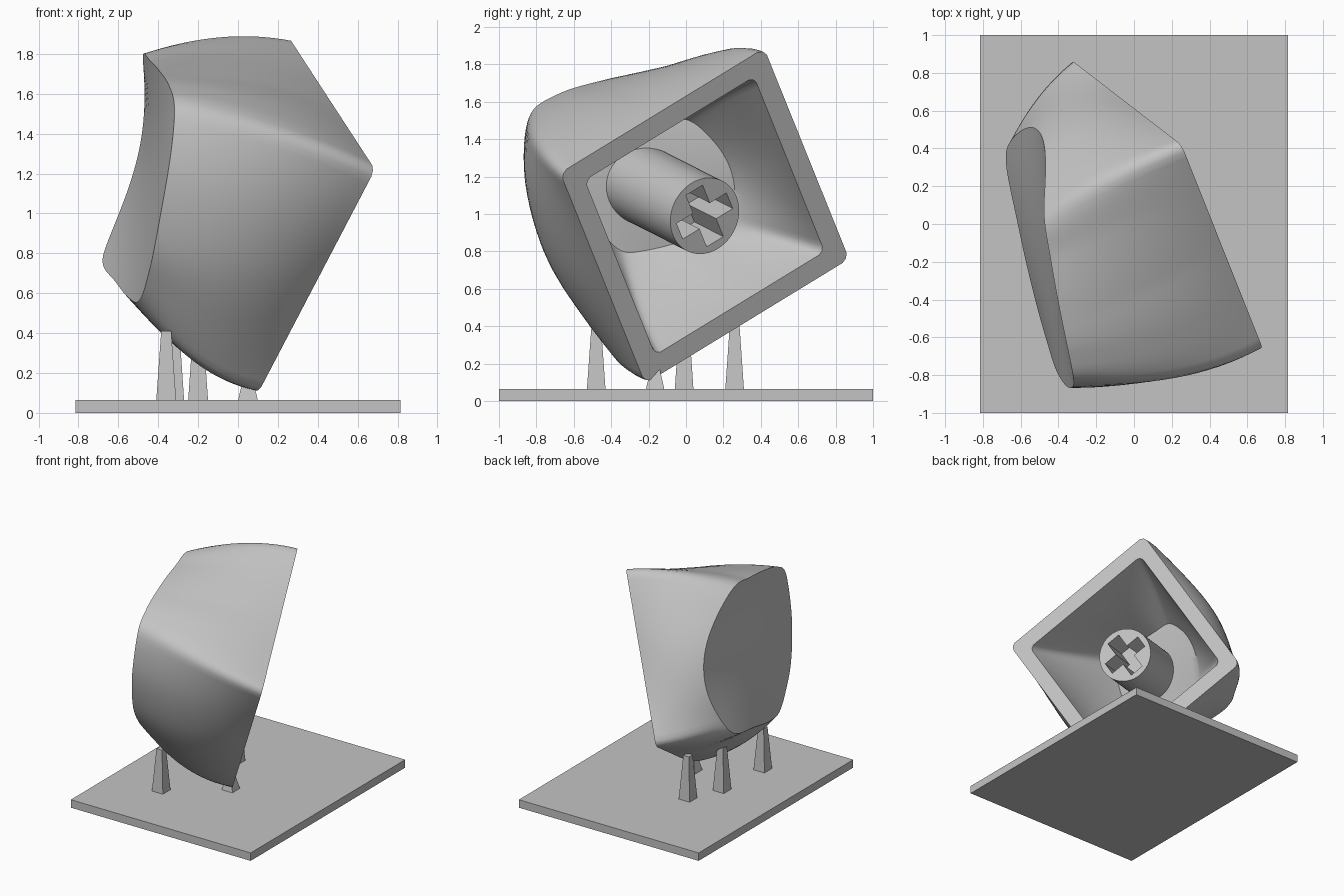
import bpy
import bmesh
import math
from mathutils import Vector, Matrix

if "Cube" in bpy.data.objects:
    bpy.data.objects.remove(bpy.data.objects["Cube"], do_unlink=True)

GREY = (0.55, 0.55, 0.55, 1.0)
grey = bpy.data.materials.new("plain grey")
grey.use_nodes = True
grey.diffuse_color = GREY
grey.node_tree.nodes["Principled BSDF"].inputs["Base Color"].default_value = GREY

# Tilted frame of the cap: origin at the centre of its open underside
u = Vector((-0.322, 0.808, 0.494)).normalized()
n = u.cross(Vector((-0.434, 0.33, -0.838))).normalized()
v = n.cross(u)
FRAME = Matrix.Translation((0.175, 0.10, 0.99)) @ Matrix((u, v, n)).transposed().to_4x4()


def add_object(name, bm, matrix=Matrix()):
    bmesh.ops.recalc_face_normals(bm, faces=bm.faces)
    mesh = bpy.data.meshes.new(name)
    bm.to_mesh(mesh)
    bm.free()
    mesh.materials.append(grey)
    obj = bpy.data.objects.new(name, mesh)
    obj.matrix_world = matrix
    bpy.context.collection.objects.link(obj)
    return obj


def box(name, low, high, matrix=Matrix(), taper=1.0):
    bm = bmesh.new()
    bmesh.ops.create_cube(bm, size=1)
    low, high = Vector(low), Vector(high)
    mid, size = (low + high) / 2, high - low
    for vert in bm.verts:
        k = taper if vert.co.z > 0 else 1.0
        vert.co = mid + Vector(
            (vert.co.x * size.x * k, vert.co.y * size.y * k, vert.co.z * size.z))
    return add_object(name, bm, matrix)


def smooth(obj):
    bpy.ops.object.select_all(action="DESELECT")
    obj.select_set(True)
    bpy.context.view_layer.objects.active = obj
    bpy.ops.object.shade_smooth_by_angle(angle=math.radians(40))


# Twisted plan outline of the dished top: four points per side
OUTLINE = [Vector(p) for p in (
    (0.57, -0.40), (0.67, -0.16), (0.69, 0.10), (0.625, 0.36),
    (0.48, 0.58), (0.33, 0.65), (0.02, 0.59), (-0.28, 0.53),
    (-0.48, 0.45), (-0.56, 0.27), (-0.577, 0.05), (-0.50, -0.28),
    (-0.34, -0.54), (-0.15, -0.58), (0.10, -0.54), (0.35, -0.475))]
STEPS = 8
COUNT = len(OUTLINE) * STEPS
CENTRE = Vector((0.04, 0))


def dish_height(p):
    # Sloping trough that deepens towards +u
    d = p - CENTRE
    across = 0.975 * d.y - 0.22 * d.x
    return (0.72 - 0.32 * d.x - 0.28 * d.y - 0.03 * d.x ** 2
            + across ** 2 * (0.21 + 0.42 * d.x))


def spline(points):
    # Closed smooth curve through the points
    out = []
    m = len(points)
    for i in range(m):
        a, b, c, d = (points[(i + k) % m] for k in (-1, 0, 1, 2))
        for j in range(STEPS):
            t = j / STEPS
            out.append(b + (c - a) * t / 2 + (a - b * 2.5 + c * 2 - d / 2) * t * t
                       + (b * 1.5 - c * 1.5 + d / 2 - a / 2) * t ** 3)
    return out


outline = spline(OUTLINE)


def dish(scale, drop=0.0):
    # Ring on the dished top, shrunk towards its centre
    flat = [CENTRE + (p - CENTRE) * scale for p in outline]
    return [Vector((p.x, p.y, dish_height(p) - drop)) for p in flat]


def square(half):
    # Square outline with barely eased corners
    corners = [Vector((half * x, half * y, 0)) for x, y in ((1, -1), (1, 1), (-1, 1), (-1, -1))]
    side = COUNT // 4
    raw = [corners[i // side].lerp(corners[(i // side + 1) % 4], i % side / side)
           for i in range(COUNT)]
    return [(raw[i - 1] + raw[i] + raw[(i + 1) % COUNT]) / 3 for i in range(COUNT)]


def wall(bottom, top, bulge, steps):
    # Bowed wall between two outlines, fuller on the -u side
    rings = []
    for k in range(steps + 1):
        t = k / steps
        ring = []
        for a, b in zip(bottom, top):
            p = a.lerp(b, t)
            out = Vector((p.x, p.y, 0)).normalized()
            swell = bulge * (1 + 0.6 * max(0, -out.x) - 0.15 * max(0, -out.y)
                             - 0.35 * max(0, out.x + out.y))
            ring.append(p + out * swell * 4 * t * (1 - t))
        rings.append(ring)
    return rings


# Cap shell: one loft from the ceiling, down the inside, up the outside, to the dish
CEILING, THICKNESS = 0.58, 0.11
inner = wall(square(0.56), dish(CEILING, THICKNESS), 0.025, 10)
outer = wall(square(0.675), dish(1), 0.06, 16)
fractions = [k / 8 for k in range(1, 8)]
rings = [dish(CEILING * f, THICKNESS) for f in fractions] + inner[::-1]
rings += outer + [dish(f) for f in reversed(fractions)]

bm = bmesh.new()
loops = [[bm.verts.new(p) for p in ring] for ring in rings]
for low, high in zip(loops, loops[1:]):
    for i in range(COUNT):
        j = (i + 1) % COUNT
        bm.faces.new((low[i], low[j], high[j], high[i]))
for loop, drop in ((loops[0], THICKNESS), (loops[-1], 0.0)):
    tip = bm.verts.new((CENTRE.x, CENTRE.y, dish_height(CENTRE) - drop))
    for i in range(COUNT):
        bm.faces.new((loop[i], loop[(i + 1) % COUNT], tip))
smooth(add_object("cap_shell", bm, FRAME))

# Round stem whose hidden end follows the sloping ceiling
bm = bmesh.new()
bmesh.ops.create_cone(bm, cap_ends=True, segments=64, radius1=0.21, radius2=0.21, depth=1)
for vert in bm.verts:
    vert.co.z = dish_height(vert.co.xy) - 0.08 if vert.co.z > 0 else 0.0
stem = add_object("stem", bm, FRAME)

# Cross socket cut into the stem
bpy.context.view_layer.objects.active = stem
for name, x, y in (("slot_cutter_a", 0.165, 0.05), ("slot_cutter_b", 0.055, 0.165)):
    cutter = box(name, (-x, -y, -0.1), (x, y, 0.32), FRAME)
    cutter.hide_render = True
    bpy.context.view_layer.update()
    mod = stem.modifiers.new("slot", "BOOLEAN")
    mod.operation = "DIFFERENCE"
    mod.solver = "EXACT"
    mod.object = cutter
    bpy.ops.object.modifier_apply(modifier=mod.name)
    bpy.data.objects.remove(cutter, do_unlink=True)
smooth(stem)

# Base plate and tapered support pillars
box("base_plate", (-0.815, -1, 0), (0.815, 1, 0.065))
for i, (x, y, top) in enumerate(((-0.36, -0.48, 0.41), (-0.32, -0.01, 0.43),
                                 (-0.20, 0.26, 0.42), (0.05, -0.165, 0.17))):
    box(f"support_pillar_{i + 1}", (x - 0.05, y - 0.05, 0.06), (x + 0.05, y + 0.05, top),
        taper=0.5)
